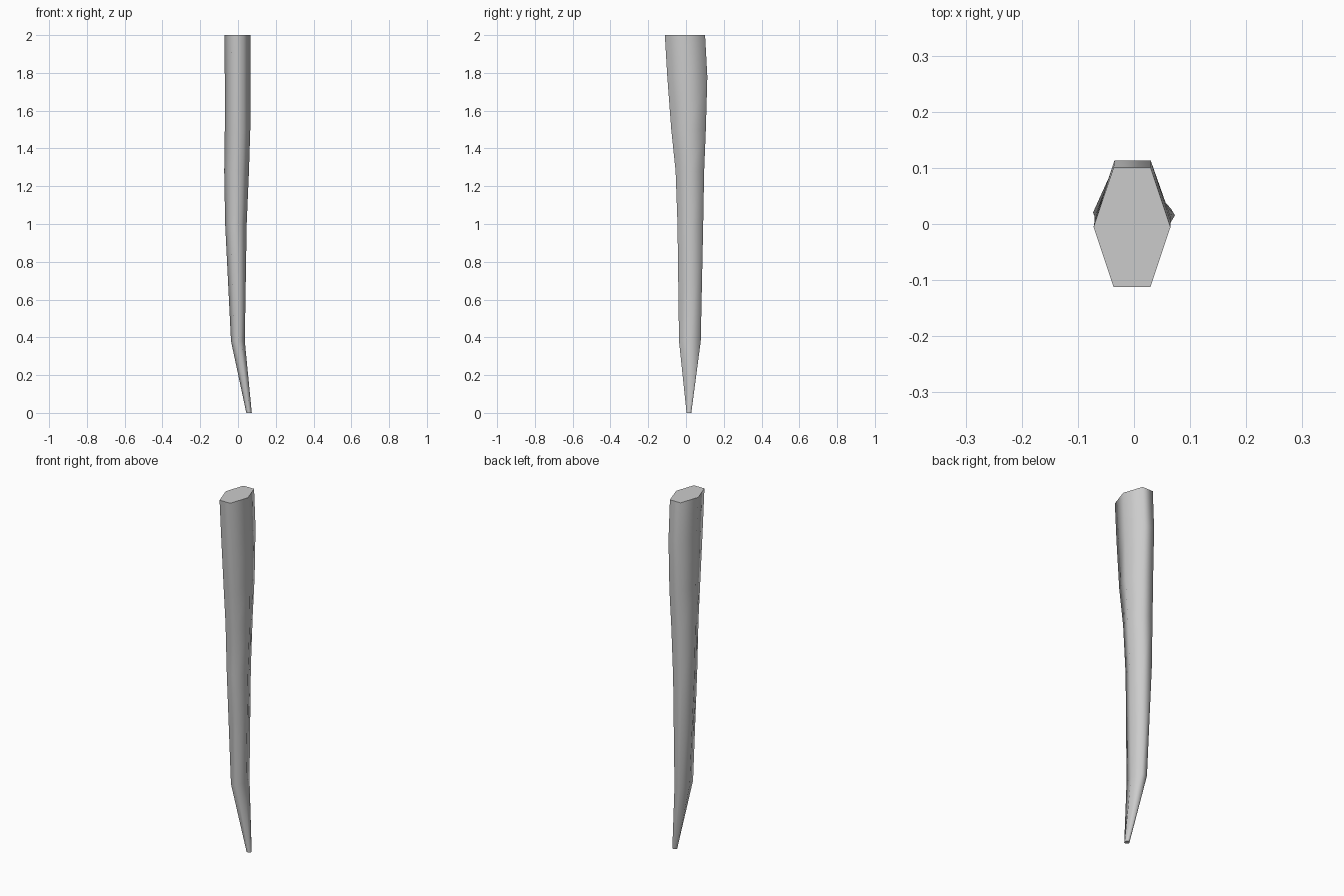
import bpy, bmesh, math

if "Cube" in bpy.data.objects:
    bpy.data.objects.remove(bpy.data.objects["Cube"])

# Cross-sections from tip to root: z, x min, x max, y min, y max
SECTIONS = [
    (0.00, 0.044, 0.073, 0.003, 0.028),
    (0.38, -0.037, 0.036, -0.037, 0.078),
    (1.00, -0.068, 0.046, -0.045, 0.091),
    (1.28, -0.073, 0.058, -0.055, 0.096),
    (1.50, -0.070, 0.065, -0.078, 0.105),
    (1.78, -0.070, 0.065, -0.099, 0.113),
    (2.00, -0.072, 0.065, -0.112, 0.101),
]


def hexagon(bm, z, x0, x1, y0, y1):
    """Six-sided ring with flat front and back edges."""
    cx, cy = (x0 + x1) / 2, (y0 + y1) / 2
    hx, hy = (x1 - x0) / 2, (y1 - y0) / 2
    shape = [(-.48, -1), (.48, -1), (1, 0), (.48, 1), (-.48, 1), (-1, 0)]
    return [bm.verts.new((cx + u * hx, cy + v * hy, z)) for u, v in shape]


# Tapered, bent shaft
bm = bmesh.new()
rings = [hexagon(bm, *s) for s in SECTIONS]
for low, high in zip(rings, rings[1:]):
    for i in range(6):
        j = (i + 1) % 6
        bm.faces.new((low[i], low[j], high[j], high[i]))
bm.faces.new(rings[0][::-1])
bm.faces.new(rings[-1])
bmesh.ops.recalc_face_normals(bm, faces=bm.faces)

mesh = bpy.data.meshes.new("tapered_shaft")
bm.to_mesh(mesh)
bm.free()
shaft = bpy.data.objects.new("tapered_shaft", mesh)
bpy.context.collection.objects.link(shaft)

# Soft sides, sharp end caps
bpy.context.view_layer.objects.active = shaft
shaft.select_set(True)
bpy.ops.object.shade_smooth_by_angle(angle=math.radians(75))
